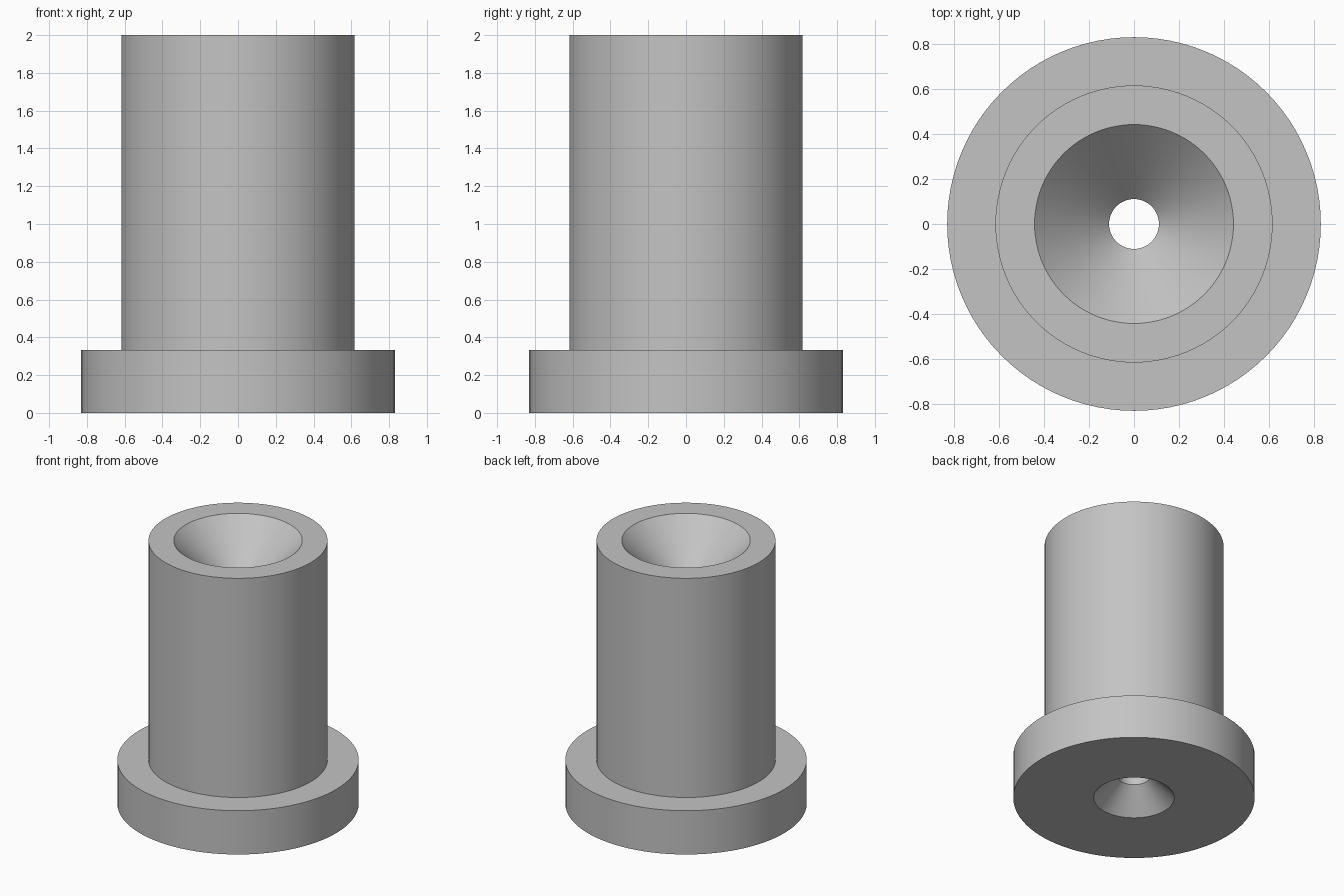
import bpy
import bmesh
import math

cube = bpy.data.objects.get("Cube")
if cube:
    bpy.data.objects.remove(cube, do_unlink=True)

SEGMENTS = 96
HEIGHT = 2.0
FLANGE_R, FLANGE_H = 0.832, 0.333
TUBE_R = 0.617
BORE_R = 0.111
TOP_SINK_R, BOTTOM_SINK_R = 0.443, 0.278

# Plain grey metal
grey = bpy.data.materials.new("plain grey")
grey.use_nodes = True
colour = (0.55, 0.55, 0.55, 1)
grey.diffuse_color = colour
grey.node_tree.nodes["Principled BSDF"].inputs["Base Color"].default_value = colour


def lathe(name, profile, material):
    """Turn a closed (radius, height) profile around the z axis."""
    bm = bmesh.new()
    verts = [bm.verts.new((r, 0, z)) for r, z in profile]
    edges = [bm.edges.new((a, b)) for a, b in zip(verts, verts[1:] + verts[:1])]
    bmesh.ops.spin(bm, geom=verts + edges, cent=(0, 0, 0), axis=(0, 0, 1),
                   angle=math.tau, steps=SEGMENTS, use_merge=True)
    bmesh.ops.remove_doubles(bm, verts=bm.verts, dist=0.0001)
    bmesh.ops.recalc_face_normals(bm, faces=bm.faces)
    mesh = bpy.data.meshes.new(name)
    bm.to_mesh(mesh)
    bm.free()
    mesh.materials.append(material)
    obj = bpy.data.objects.new(name, mesh)
    bpy.context.collection.objects.link(obj)
    return obj


# Flanged tube with a narrow bore, countersunk at 45 degrees at both ends
bushing = lathe("flanged_bushing", [
    (BOTTOM_SINK_R, 0),
    (FLANGE_R, 0),
    (FLANGE_R, FLANGE_H),
    (TUBE_R, FLANGE_H),
    (TUBE_R, HEIGHT),
    (TOP_SINK_R, HEIGHT),
    (BORE_R, HEIGHT - (TOP_SINK_R - BORE_R)),
    (BORE_R, BOTTOM_SINK_R - BORE_R),
], grey)

# Smooth walls, sharp rims
bpy.ops.object.select_all(action="DESELECT")
bushing.select_set(True)
bpy.context.view_layer.objects.active = bushing
bpy.ops.object.shade_smooth_by_angle(angle=math.radians(30))
